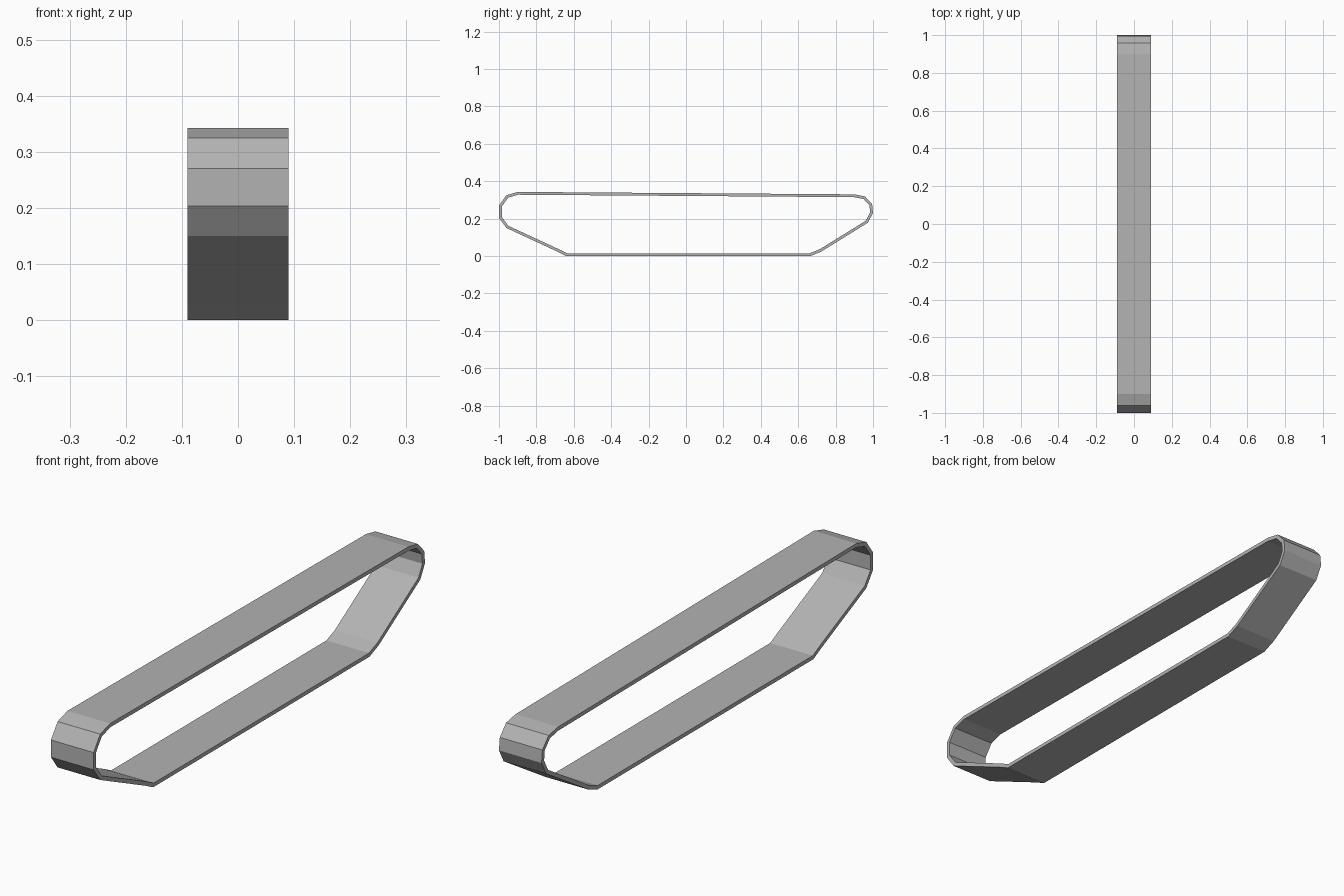
import bpy
import bmesh

cube = bpy.data.objects.get("Cube")
if cube:
    bpy.data.objects.remove(cube, do_unlink=True)

HALF_WIDTH = 0.09
THICKNESS = 0.015

# Grey belt material
grey = bpy.data.materials.new("mid_grey")
grey.use_nodes = True
colour = (0.45, 0.45, 0.45, 1)
grey.diffuse_color = colour
grey.node_tree.nodes["Principled BSDF"].inputs["Base Color"].default_value = colour

# Outer side profile (y, z), running down the front, along the ground, up the back
front_end = [(-0.9, 0.343), (-0.96, 0.325), (-1, 0.27), (-1, 0.204), (-0.96, 0.15)]
ground_run = [(-0.69, 0.025), (-0.64, 0), (0.665, 0), (0.72, 0.022)]
back_end = [(0.972, 0.178), (1, 0.23), (0.995, 0.278), (0.957, 0.319), (0.9, 0.33)]
profile = front_end + ground_run + back_end

# Closed ribbon swept across the width
bm = bmesh.new()
right = [bm.verts.new((-HALF_WIDTH, y, z)) for y, z in profile]
left = [bm.verts.new((HALF_WIDTH, y, z)) for y, z in profile]
for i in range(len(profile)):
    j = (i + 1) % len(profile)
    bm.faces.new((right[i], right[j], left[j], left[i]))

mesh = bpy.data.meshes.new("track_belt")
bm.to_mesh(mesh)
bm.free()
mesh.materials.append(grey)
belt = bpy.data.objects.new("track_belt", mesh)
bpy.context.collection.objects.link(belt)

# Belt thickness grows inward
solid = belt.modifiers.new("belt_thickness", "SOLIDIFY")
solid.thickness = THICKNESS
solid.offset = -1
solid.use_even_offset = True
